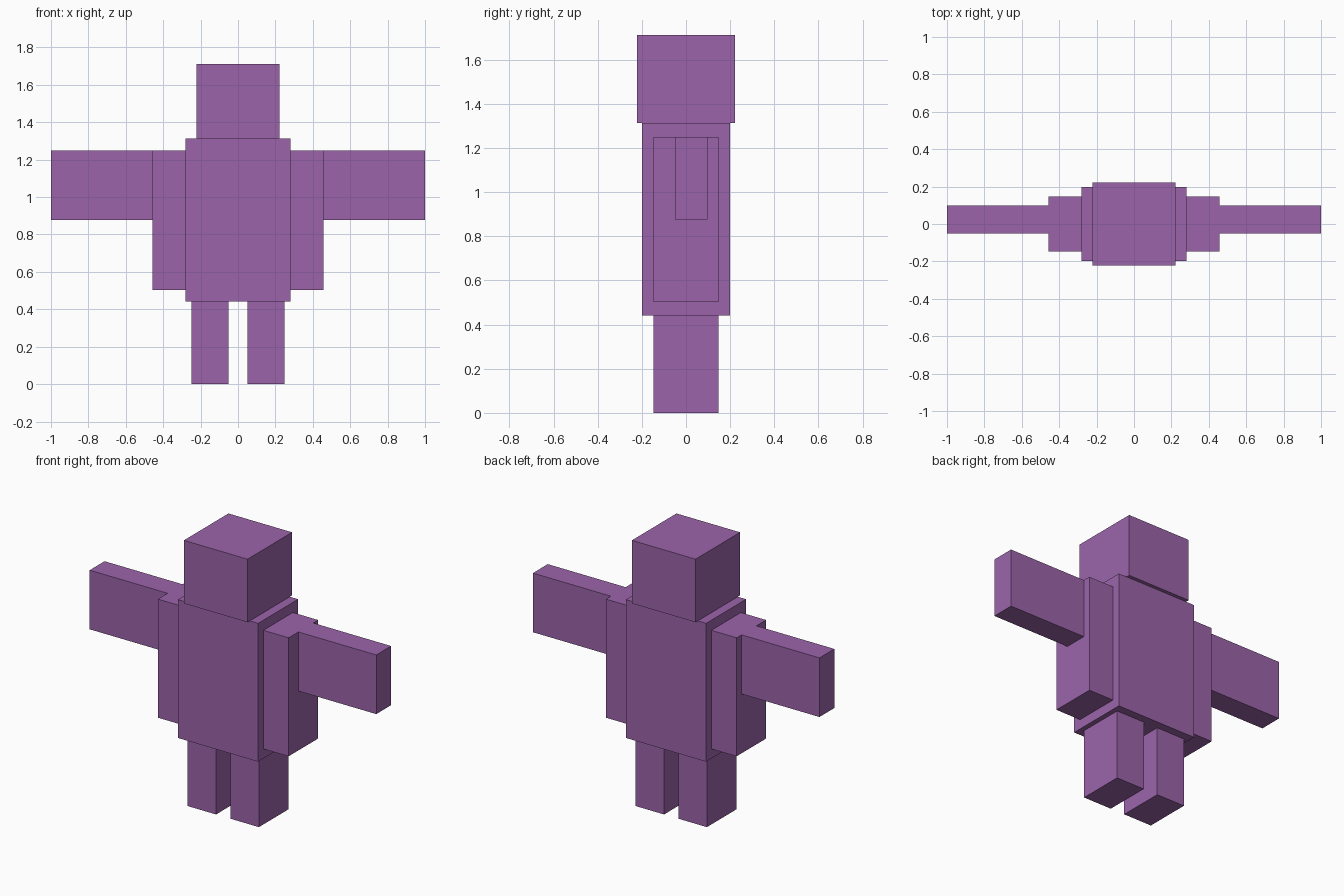
import bpy
import bmesh
from mathutils import Vector

if "Cube" in bpy.data.objects:
    bpy.data.objects.remove(bpy.data.objects["Cube"])

purple = bpy.data.materials.new("purple")
purple.diffuse_color = (0.33, 0.127, 0.40, 1)
purple.use_nodes = True
purple.node_tree.nodes["Principled BSDF"].inputs["Base Color"].default_value = purple.diffuse_color


def box(name, x, y, z):
    """Box spanning the (min, max) ranges on each axis."""
    lo, hi = Vector((x[0], y[0], z[0])), Vector((x[1], y[1], z[1]))
    bm = bmesh.new()
    bmesh.ops.create_cube(bm, size=1)
    bmesh.ops.scale(bm, vec=hi - lo, verts=bm.verts)
    mesh = bpy.data.meshes.new(name)
    bm.to_mesh(mesh)
    bm.free()
    mesh.materials.append(purple)
    obj = bpy.data.objects.new(name, mesh)
    obj.location = (lo + hi) / 2
    bpy.context.collection.objects.link(obj)
    return obj


def box_pair(name, x, y, z):
    """The same box on the right and mirrored on the left."""
    box("right_" + name, x, y, z)
    box("left_" + name, (-x[1], -x[0]), y, z)


# Head and torso
box("head", (-0.222, 0.222), (-0.222, 0.222), (1.314, 1.712))
box("torso", (-0.28, 0.28), (-0.199, 0.199), (0.441, 1.314))

# Side panels against the torso, with the arms held straight out
box_pair("side_panel", (0.28, 0.456), (-0.147, 0.147), (0.502, 1.25))
box_pair("arm", (0.456, 1.0), (-0.05, 0.098), (0.877, 1.25))

# Legs
box_pair("leg", (0.05, 0.249), (-0.147, 0.147), (0.0, 0.441))
